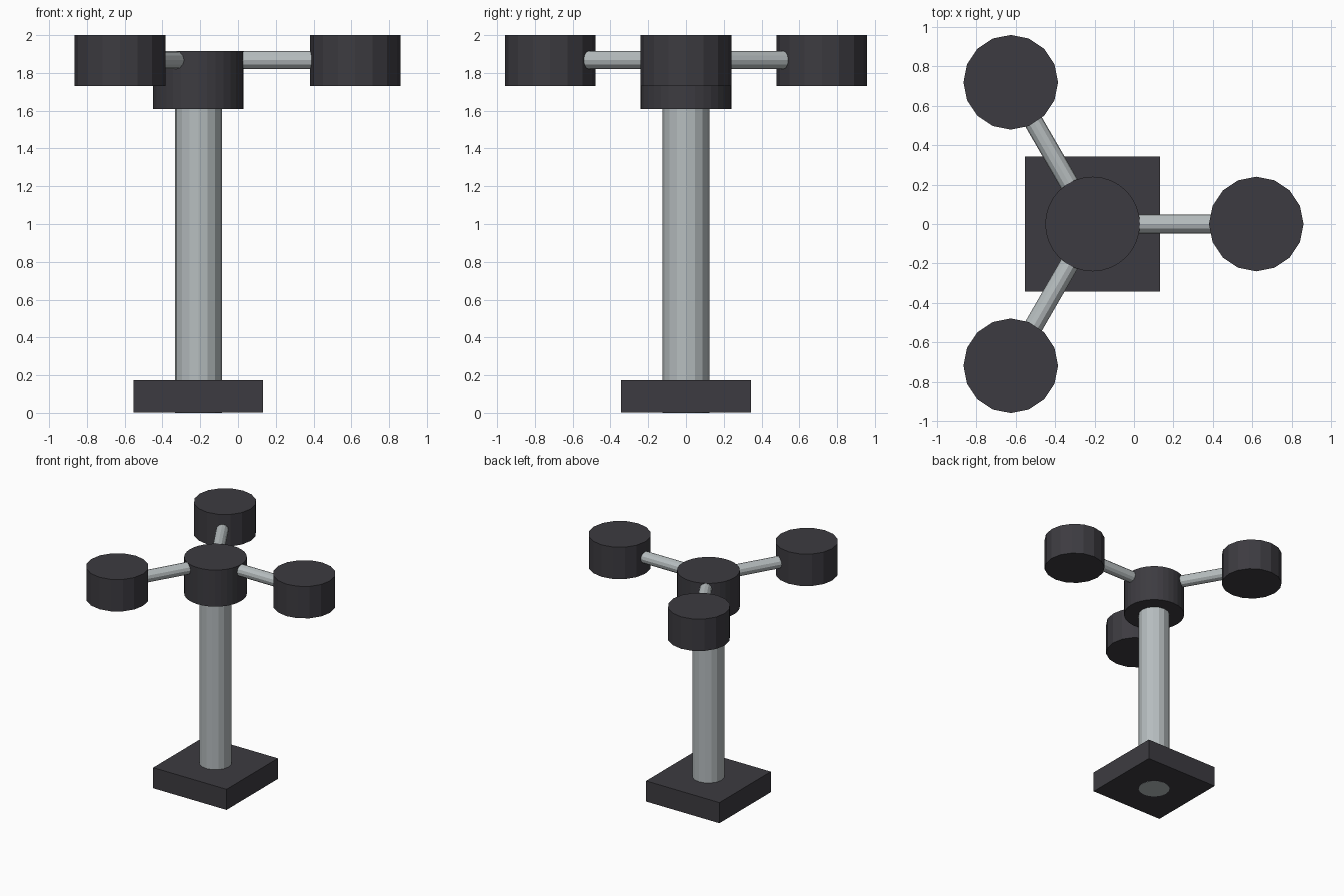
import bpy
from math import cos, sin, pi, radians
from mathutils import Vector

if "Cube" in bpy.data.objects:
    bpy.data.objects.remove(bpy.data.objects["Cube"])


def material(name, rgb):
    m = bpy.data.materials.new(name)
    m.use_nodes = True
    m.diffuse_color = (*rgb, 1)
    bsdf = next(n for n in m.node_tree.nodes if n.type == "BSDF_PRINCIPLED")
    bsdf.inputs["Base Color"].default_value = (*rgb, 1)
    return m


charcoal = material("charcoal", (0.046, 0.044, 0.052))
steel = material("steel grey", (0.47, 0.51, 0.52))


def finish(name, mat):
    ob = bpy.context.object
    ob.name = name
    ob.data.materials.append(mat)
    return ob


def rod(name, start, end, radius, sides, mat):
    """Flat-sided cylinder running from start to end."""
    start, end = Vector(start), Vector(end)
    axis = end - start
    turn = axis.to_track_quat("Z", "Y").to_euler() if axis.xy.length else (0, 0, 0)
    bpy.ops.mesh.primitive_cylinder_add(vertices=sides, radius=radius, depth=axis.length,
                                        location=(start + end) / 2, rotation=turn)
    # Primitive starts on +Y; an even quarter division keeps a vertex on +X
    return finish(name, mat)


POST_X = -0.21
REACH = 0.83
ARM_Z = 1.868

# Square base plate, a hair above the foot of the post
bpy.ops.mesh.primitive_cube_add(size=1, location=(POST_X, 0, 0.088))
base = finish("base", charcoal)
base.scale = (0.686, 0.686, 0.174)

# Post and hub
rod("post", (POST_X, 0, 0), (POST_X, 0, 1.7), 0.124, 16, steel)
rod("hub", (POST_X, 0, 1.608), (POST_X, 0, 1.917), 0.24, 32, charcoal)

# Three arms with a lamp drum on each
for label, angle in (("left", 0), ("back", 120), ("front", 240)):
    a = radians(angle)
    x, y = POST_X + REACH * cos(a), REACH * sin(a)
    rod(label + "_arm", (POST_X, 0, ARM_Z), (x, y, ARM_Z), 0.048, 12, steel)
    rod(label + "_lamp", (x, y, 1.73), (x, y, 2.0), 0.24, 16, charcoal)
